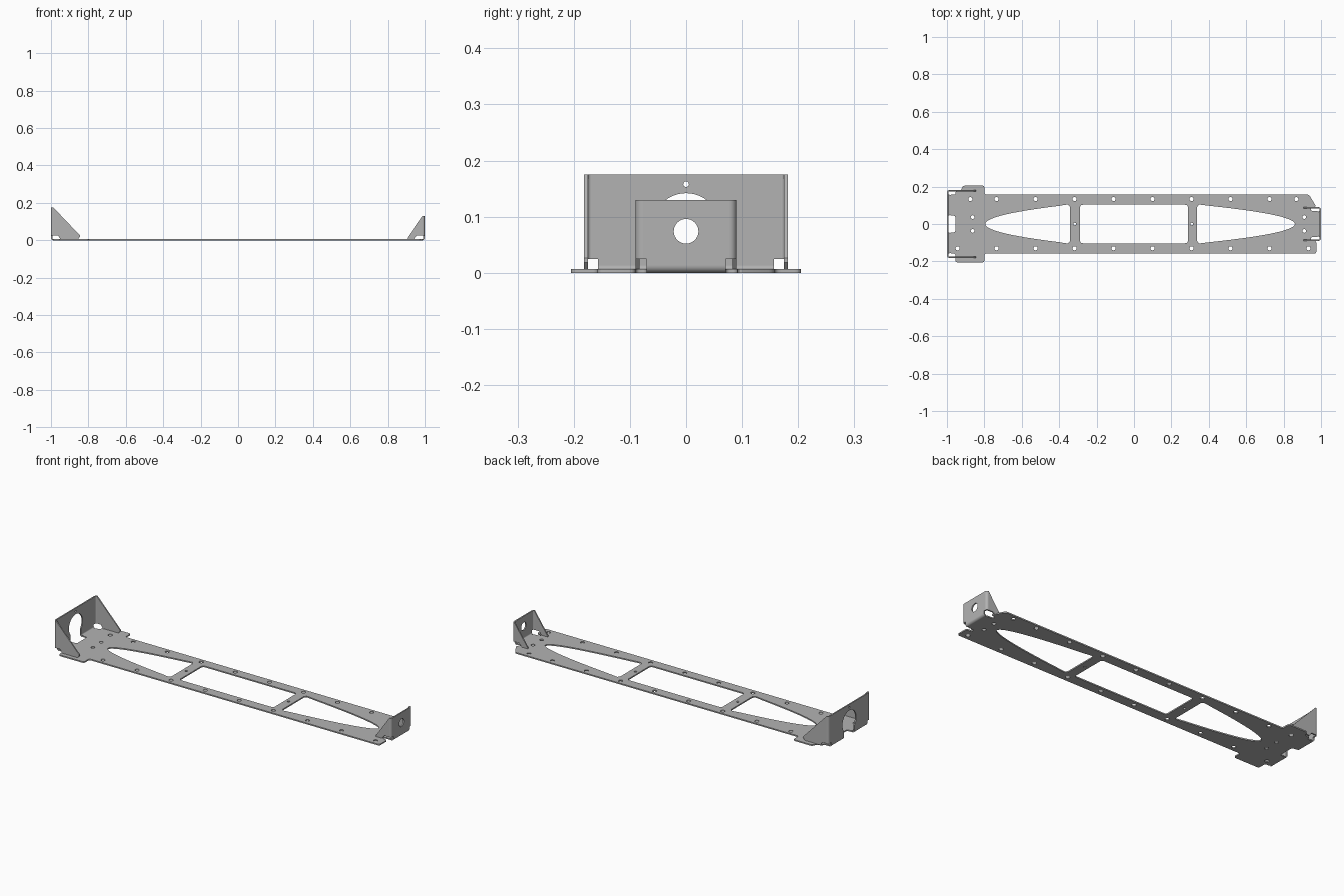
import bpy
from math import sin, cos, pi, asin
from mathutils import Matrix, Vector

if "Cube" in bpy.data.objects:
    bpy.data.objects.remove(bpy.data.objects["Cube"], do_unlink=True)

T = 0.007    # sheet thickness
R = 0.013    # outer bend radius
RELIEF = 0.025

steel = bpy.data.materials.new("grey steel")
steel.use_nodes = True
grey = (0.45, 0.45, 0.45, 1)
steel.diffuse_color = grey
steel.node_tree.nodes["Principled BSDF"].inputs["Base Color"].default_value = grey


def arc(cx, cy, r, a0, a1, n=8):
    return [(cx + r * cos(a0 + (a1 - a0) * i / n), cy + r * sin(a0 + (a1 - a0) * i / n))
            for i in range(n + 1)]


def circle(cx, cy, r, n=20):
    return arc(cx, cy, r, 0, 2 * pi, n)[:-1]


def fillet(points, r):
    """Round every corner of an outline by up to r."""
    out = []
    for i, p in enumerate(points):
        p = Vector(p)
        before, after = Vector(points[i - 1]) - p, Vector(points[(i + 1) % len(points)]) - p
        a = p + before.normalized() * min(r, before.length * 0.4)
        b = p + after.normalized() * min(r, after.length * 0.4)
        for k in range(5):
            t = k / 4
            out.append(tuple(a * (1 - t) ** 2 + p * 2 * t * (1 - t) + b * t * t))
    return out


def quarter_ring(cx, cy, a0):
    return arc(cx, cy, R, a0, a0 + pi / 2) + arc(cx, cy, R - T, a0 + pi / 2, a0)


def sheet(name, outlines, matrix, thickness=T):
    """Filled flat outline with holes, given thickness and placed."""
    curve = bpy.data.curves.new(name, "CURVE")
    curve.dimensions = "2D"
    curve.fill_mode = "BOTH"
    curve.extrude = thickness / 2
    for pts in outlines:
        spline = curve.splines.new("POLY")
        spline.points.add(len(pts) - 1)
        for point, (x, y) in zip(spline.points, pts):
            point.co = (x, y, 0, 1)
        spline.use_cyclic_u = True
    temp = bpy.data.objects.new(name + "_outline", curve)
    bpy.context.collection.objects.link(temp)
    bpy.context.view_layer.update()
    graph = bpy.context.evaluated_depsgraph_get()
    mesh = bpy.data.meshes.new_from_object(temp.evaluated_get(graph))
    bpy.data.objects.remove(temp, do_unlink=True)
    mesh.transform(matrix)
    mesh.materials.clear()
    mesh.materials.append(steel)
    obj = bpy.data.objects.new(name, mesh)
    bpy.context.collection.objects.link(obj)
    bpy.ops.object.select_all(action="DESELECT")
    obj.select_set(True)
    bpy.context.view_layer.objects.active = obj
    bpy.ops.object.shade_smooth_by_angle()
    return obj


def facing_x(x):
    return Matrix(((0, 0, 1, x), (1, 0, 0, 0), (0, 1, 0, 0), (0, 0, 0, 1)))


def facing_y(y):
    return Matrix(((1, 0, 0, 0), (0, 0, -1, y), (0, 1, 0, 0), (0, 0, 0, 1)))


def lens(tip, end, half):
    """Window with a parabolic nose and a square end."""
    n = 16
    upper = [(tip + (end - tip) * (i / n) ** 2, half * i / n) for i in range(n)]
    s = 1 if end > tip else -1
    corner = [(end - s * 0.03, half * 0.98), (end - s * 0.01, half), (end, half - 0.012)]
    side = upper + corner
    return side + [(x, -y) for x, y in reversed(side[1:])]


# Base plate: outline, windows and screw holes
E = 1 - R
left_end = [(-E, 0.045), (-E, 0.157), (-0.955, 0.157), (-0.955, 0.174)]
back_edge = [(-0.928, 0.174), (-0.915, 0.205), (-0.8, 0.205), (-0.8, 0.158),
             (0.935, 0.158), (0.975, 0.092), (0.945, 0.09), (0.945, 0.07), (E, 0.07)]
front_edge = [(E, -0.07), (0.945, -0.07), (0.945, -0.09), (0.975, -0.09), (0.975, -0.158),
              (-0.8, -0.158), (-0.8, -0.205), (-0.955, -0.205),
              (-0.955, -0.157), (-E, -0.157), (-E, -0.045)]
notch = [(-0.955, -0.045), (-0.955, 0.045)]
outline = fillet(left_end + back_edge + front_edge + notch, 0.012)

window = fillet([(-0.288, -0.103), (0.288, -0.103), (0.288, 0.103), (-0.288, 0.103)], 0.015)
holes = [window, lens(-0.795, -0.342, 0.104), lens(0.86, 0.338, 0.104)]
row = [-0.735 + 0.2085 * i for i in range(8)]
holes += [circle(x, 0.133, 0.011) for x in row + [-0.875, 0.868]]
holes += [circle(x, -0.13, 0.011) for x in row + [-0.943, 0.933]]
holes += [circle(x, y, 0.01) for x in (-0.863, 0.91) for y in (-0.037, 0.037)]
holes += [circle(x, 0, 0.007) for x in (-0.317, 0.309)]
sheet("base_plate", [outline] + holes, Matrix.Translation((0, 0, T / 2)))


def bracket(name, s, width, height, foot, neck, gusset, mouth, wall_holes):
    """Upright end wall with two side gussets; s is the end along x."""
    # Upright wall
    w = width - R
    right = [(neck, R), (neck, RELIEF), (w, RELIEF), (w, height)]
    pts = right + [(-x, z) for x, z in reversed(right)]
    if mouth:
        cz, r, slot = mouth
        a = asin(slot / r) - pi / 2
        pts += [(-slot, R)] + arc(0, cz, r, pi - a, a, 32) + [(slot, R)]
    sheet(name + "_wall", [pts] + wall_holes, facing_x(s * (1 - T / 2)))
    # Bend between base and wall
    start = -pi / 2 if s > 0 else pi
    spans = [(slot, neck), (-neck, -slot)] if mouth else [(-neck, neck)]
    for i, (a, b) in enumerate(spans):
        sheet(f"{name}_base_bend_{i + 1}", [quarter_ring(s * E, R, start)],
              facing_y((a + b) / 2), b - a)
    # Gussets and their vertical bends
    profile = [(s * x, z) for x, z in gusset]
    for side, sy in (("left", 1), ("right", -1)):
        sheet(f"{name}_gusset_{side}", [profile], facing_y(sy * (width - T / 2)))
        a0 = {(1, 1): 0, (-1, 1): pi / 2, (-1, -1): pi, (1, -1): -pi / 2}[(s, sy)]
        sheet(f"{name}_corner_bend_{side}", [quarter_ring(s * E, sy * w, a0)],
              Matrix.Translation((0, 0, (RELIEF + height) / 2)), height - RELIEF)


# Tall bracket with keyhole mouth
bracket("tall_bracket", -1, 0.182, 0.175, 0.845, 0.157,
        [(E, 0.175), (0.845, 0.026), (0.845, 0.018), (0.855, T), (0.95, T),
         (0.962, RELIEF), (E, RELIEF)],
        (0.082, 0.06, 0.045), [circle(0, 0.158, 0.005)])

# Short bracket with round hole
bracket("short_bracket", 1, 0.09, 0.13, 0.905, 0.07,
        [(E, 0.13), (0.905, 0.012), (0.905, T), (0.942, T), (0.957, RELIEF), (E, RELIEF)],
        None, [circle(0, 0.074, 0.022, 32)])
